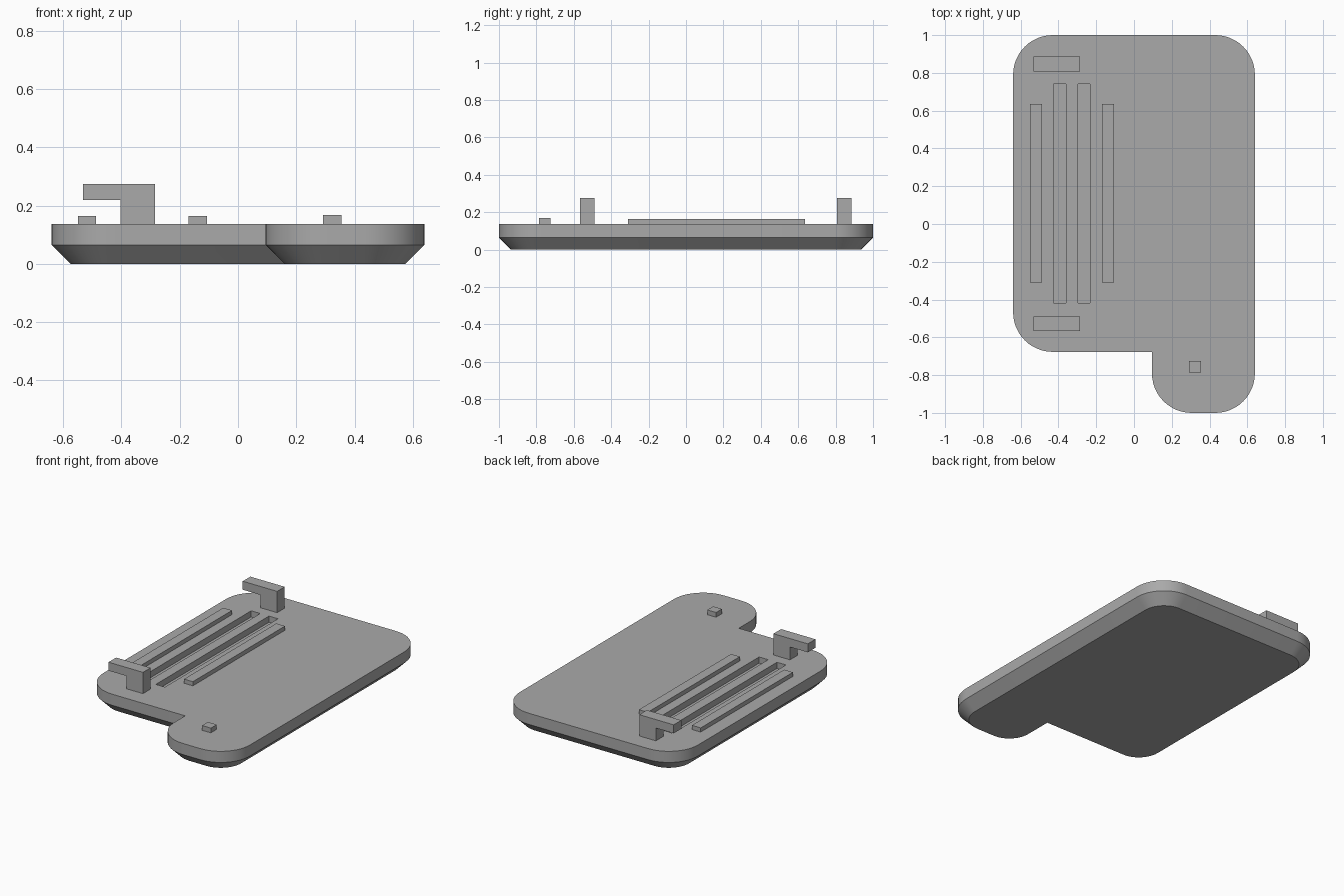
import bpy, bmesh
from math import cos, sin, radians

cube = bpy.data.objects.get("Cube")
if cube:
    bpy.data.objects.remove(cube, do_unlink=True)

grey = bpy.data.materials.new("plain grey")
grey.use_nodes = True
grey.diffuse_color = (0.4, 0.4, 0.4, 1)
grey.node_tree.nodes["Principled BSDF"].inputs["Base Color"].default_value = (0.4, 0.4, 0.4, 1)

LEFT, RIGHT, BACK, FRONT = -0.64, 0.64, 1.0, -1.0
NOTCH_X, NOTCH_Y = 0.095, -0.677
RADIUS, STEPS = 0.21, 12
TOP, WAIST, BEVEL = 0.137, 0.065, 0.065


def add_object(name, bm):
    bmesh.ops.recalc_face_normals(bm, faces=bm.faces)
    mesh = bpy.data.meshes.new(name)
    bm.to_mesh(mesh)
    bm.free()
    mesh.materials.append(grey)
    obj = bpy.data.objects.new(name, mesh)
    bpy.context.collection.objects.link(obj)
    return obj


def box(name, x, y, z):
    bm = bmesh.new()
    bmesh.ops.create_cube(bm, size=1)
    for v in bm.verts:
        v.co = [(a + b) / 2 + c * (b - a) for c, (a, b) in zip(v.co, (x, y, z))]
    return add_object(name, bm)


def arc(x, y, start, inset):
    r = RADIUS - inset
    angles = [radians(start + 90 * i / STEPS) for i in range(STEPS + 1)]
    return [(x + r * cos(a), y + r * sin(a)) for a in angles]


def outline(inset):
    r = RADIUS
    return (arc(LEFT + r, NOTCH_Y + r, 180, inset)
            + [(NOTCH_X + inset, NOTCH_Y + inset)]
            + arc(NOTCH_X + r, FRONT + r, 180, inset)
            + arc(RIGHT - r, FRONT + r, 270, inset)
            + arc(RIGHT - r, BACK - r, 0, inset)
            + arc(LEFT + r, BACK - r, 90, inset))


# Base plate: rounded outline with a foot, bevelled underneath
bm = bmesh.new()
rings = [[bm.verts.new((x, y, z)) for x, y in outline(inset)]
         for inset, z in ((BEVEL, 0), (0, WAIST), (0, TOP))]
for low, high in zip(rings, rings[1:]):
    for i in range(len(low)):
        j = (i + 1) % len(low)
        bm.faces.new((low[i], low[j], high[j], high[i]))
bm.faces.new(rings[0][::-1])
bm.faces.new(rings[-1])
plate = add_object("base_plate", bm)

# Two long slots cut into the top
for i, x in enumerate((-0.425, -0.297)):
    cutter = box(f"slot_cutter_{i + 1}", (x, x + 0.065), (-0.418, 0.742), (TOP - 0.04, TOP + 0.1))
    cutter.hide_render = True
    cutter.hide_set(True)
    cut = plate.modifiers.new("slot", 'BOOLEAN')
    cut.operation = 'DIFFERENCE'
    cut.solver = 'EXACT'
    cut.object = cutter

# Apply the cuts, then drop the cutters
bpy.context.view_layer.update()
cut_mesh = bpy.data.meshes.new_from_object(plate.evaluated_get(bpy.context.evaluated_depsgraph_get()))
plate.modifiers.clear()
plate.data = cut_mesh
for i in (1, 2):
    bpy.data.objects.remove(bpy.data.objects[f"slot_cutter_{i}"], do_unlink=True)
bpy.ops.object.select_all(action='DESELECT')
plate.select_set(True)
bpy.context.view_layer.objects.active = plate
bpy.ops.object.shade_smooth_by_angle(angle=radians(30))

# Raised rails either side of the slots
for side, x in (("right", -0.55), ("left", -0.17)):
    box(f"rail_{side}", (x, x + 0.063), (-0.31, 0.635), (TOP, 0.164))

# Hooks at both ends: L profile extruded along y
profile = [(-0.285, TOP), (-0.285, 0.275), (-0.532, 0.275),
           (-0.532, 0.22), (-0.404, 0.22), (-0.404, TOP)]
for end, y in (("front", -0.567), ("back", 0.808)):
    bm = bmesh.new()
    face = bm.faces.new([bm.verts.new((x, y, z)) for x, z in profile])
    swept = bmesh.ops.extrude_face_region(bm, geom=[face], use_keep_orig=True)
    moved = [g for g in swept["geom"] if isinstance(g, bmesh.types.BMVert)]
    bmesh.ops.translate(bm, verts=moved, vec=(0, 0.078, 0))
    add_object(f"hook_{end}", bm)

# Small button on the foot
box("button", (0.292, 0.355), (-0.785, -0.725), (TOP, 0.168))
